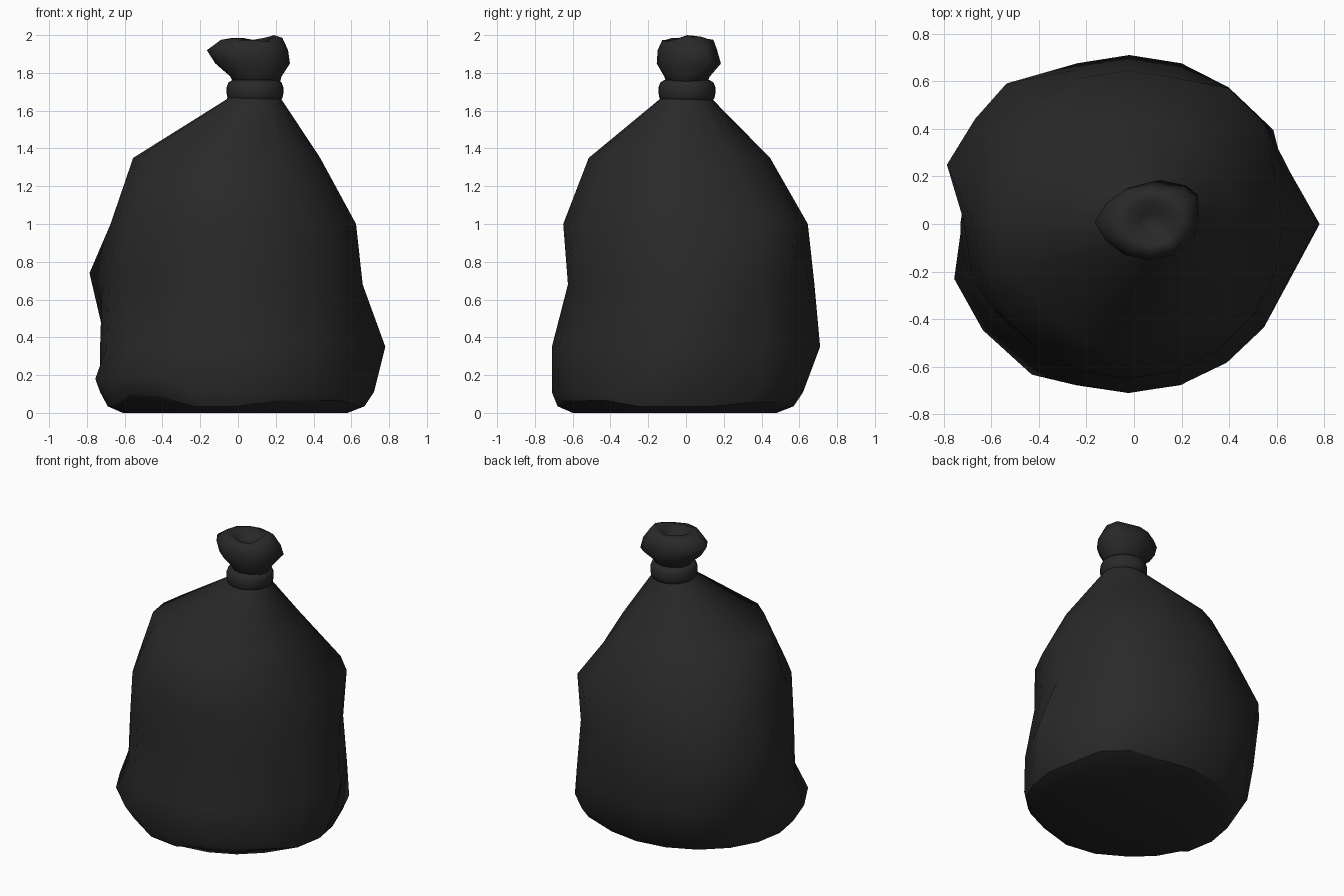
import bpy, bmesh
from math import sin, cos, pi, radians

mat = bpy.data.materials.new("black_plastic")
mat.diffuse_color = (0.022, 0.022, 0.022, 1)


def loft(name, rings, sides, tweak={}, angle=80, sharp_ring=None):
    """Skin rings of (z, x min, x max, y min, y max); tweak moves single vertices."""
    bm = bmesh.new()
    loops = []
    for r, (z, x0, x1, y0, y1) in enumerate(rings):
        loop = []
        for i in range(sides):
            a = 2 * pi * i / sides
            dx, dy, dz = tweak.get((r, i), (0, 0, 0))
            loop.append(bm.verts.new(((x0 + x1) / 2 + (x1 - x0) / 2 * cos(a) + dx,
                                      (y0 + y1) / 2 + (y1 - y0) / 2 * sin(a) + dy, z + dz)))
        loops.append(loop)
    for a, b in zip(loops, loops[1:]):
        for i in range(sides):
            j = (i + 1) % sides
            bm.faces.new((a[i], a[j], b[j], b[i]))
    bm.faces.new(loops[0][::-1])
    bm.faces.new(loops[-1])
    me = bpy.data.meshes.new(name)
    bm.to_mesh(me)
    bm.free()
    ob = bpy.data.objects.new(name, me)
    bpy.context.collection.objects.link(ob)
    me.materials.append(mat)
    bpy.ops.object.select_all(action='DESELECT')
    ob.select_set(True)
    bpy.context.view_layer.objects.active = ob
    bpy.ops.object.shade_smooth_by_angle(angle=radians(angle))
    # crease along one whole ring
    if sharp_ring is not None:
        for e in me.edges:
            if all(v // sides == sharp_ring for v in e.vertices):
                e.use_edge_sharp = True
    return ob


# Sack body: 20 sides, with a few bulges and dents
body = [
    (0.00, -0.61, 0.58, -0.60, 0.48),
    (0.035, -0.69, 0.67, -0.68, 0.57),
    (0.11, -0.73, 0.68, -0.71, 0.62),
    (0.35, -0.73, 0.69, -0.71, 0.71),
    (0.68, -0.72, 0.66, -0.625, 0.68),
    (1.00, -0.675, 0.625, -0.65, 0.645),
    (1.35, -0.555, 0.435, -0.515, 0.445),
    (1.66, -0.06, 0.23, -0.14, 0.14),
    (1.72, -0.03, 0.21, -0.115, 0.125),
]
bumps = {
    (3, 0): (0.09, 0, 0), (2, 0): (0.04, 0, 0),                  # right bulge
    (4, 9): (-0.10, 0.02, 0.06), (4, 8): (-0.08, 0.03, 0.03),    # left bulge
    (4, 7): (-0.10, 0.035, 0.03), (3, 7): (-0.03, 0.02, 0), (3, 8): (-0.03, 0.02, 0),
    (2, 7): (-0.04, 0.04, 0.02), (2, 8): (-0.03, 0.03, 0.02),
    (2, 11): (-0.06, 0.02, 0.07), (2, 12): (-0.04, -0.01, 0.08),  # low front left bulge
    (2, 13): (0.01, -0.05, 0.07),
    (3, 12): (0.03, 0.02, 0), (3, 13): (0.02, 0.03, 0),
    (5, 2): (0.05, 0.04, 0), (5, 3): (0.04, 0.05, 0),            # back right bulges
    (2, 2): (0.04, 0.05, 0.03), (2, 3): (0.03, 0.06, 0.03),
    (1, 2): (0.03, 0.03, 0.02), (1, 3): (0.03, 0.03, 0.02),
    (6, 12): (0.03, 0.02, 0), (6, 13): (0.02, 0.03, 0),
    (4, 17): (0, 0.03, 0), (5, 17): (0, 0, 0.03),                # front right dent
    (1, 12): (-0.01, 0, 0.06), (1, 13): (0, -0.01, 0.05),        # lifted lower edge
    (1, 16): (0, 0, 0.03), (1, 17): (0, 0, 0.03), (1, 18): (0, 0, 0.03),
}
loft("sack", body, 20, bumps, sharp_ring=1)

# Tie around the neck
tie = [(1.65, -0.04, 0.22), (1.665, -0.055, 0.235), (1.69, -0.06, 0.24), (1.725, -0.06, 0.24),
       (1.75, -0.05, 0.23), (1.762, -0.03, 0.21)]
loft("tie", [(z, a, b, 0.005 - (b - a) / 2, 0.005 + (b - a) / 2) for z, a, b in tie], 24, angle=60)

# Gathered top: flares out, curls over and dips in the middle
top = [
    (1.74, -0.02, 0.22, -0.10, 0.11),
    (1.78, -0.04, 0.23, -0.115, 0.125),
    (1.85, -0.12, 0.275, -0.155, 0.175),
    (1.92, -0.145, 0.265, -0.15, 0.165),
    (1.975, -0.09, 0.235, -0.125, 0.145),
    (1.985, -0.03, 0.19, -0.085, 0.10),
    (1.93, 0.02, 0.14, -0.04, 0.05),
]
folds = {
    (3, 6): (-0.02, 0, 0),
    (2, 3): (0.03, 0.01, 0), (2, 2): (0.04, 0.01, 0), (3, 2): (0.04, 0, 0),
    (2, 1): (0.02, 0.03, 0), (3, 1): (0.02, 0.02, 0),
    (4, 1): (0, 0.01, 0.015), (5, 1): (0, 0, 0.01),
    (4, 10): (0.02, 0, -0.01), (5, 10): (0, 0, -0.02), (5, 9): (0, 0, -0.02),
    (4, 0): (0, 0, 0.01), (5, 0): (0, 0, 0.015), (5, 3): (0, 0, -0.01),
}
loft("gathered_top", top, 12, folds)
